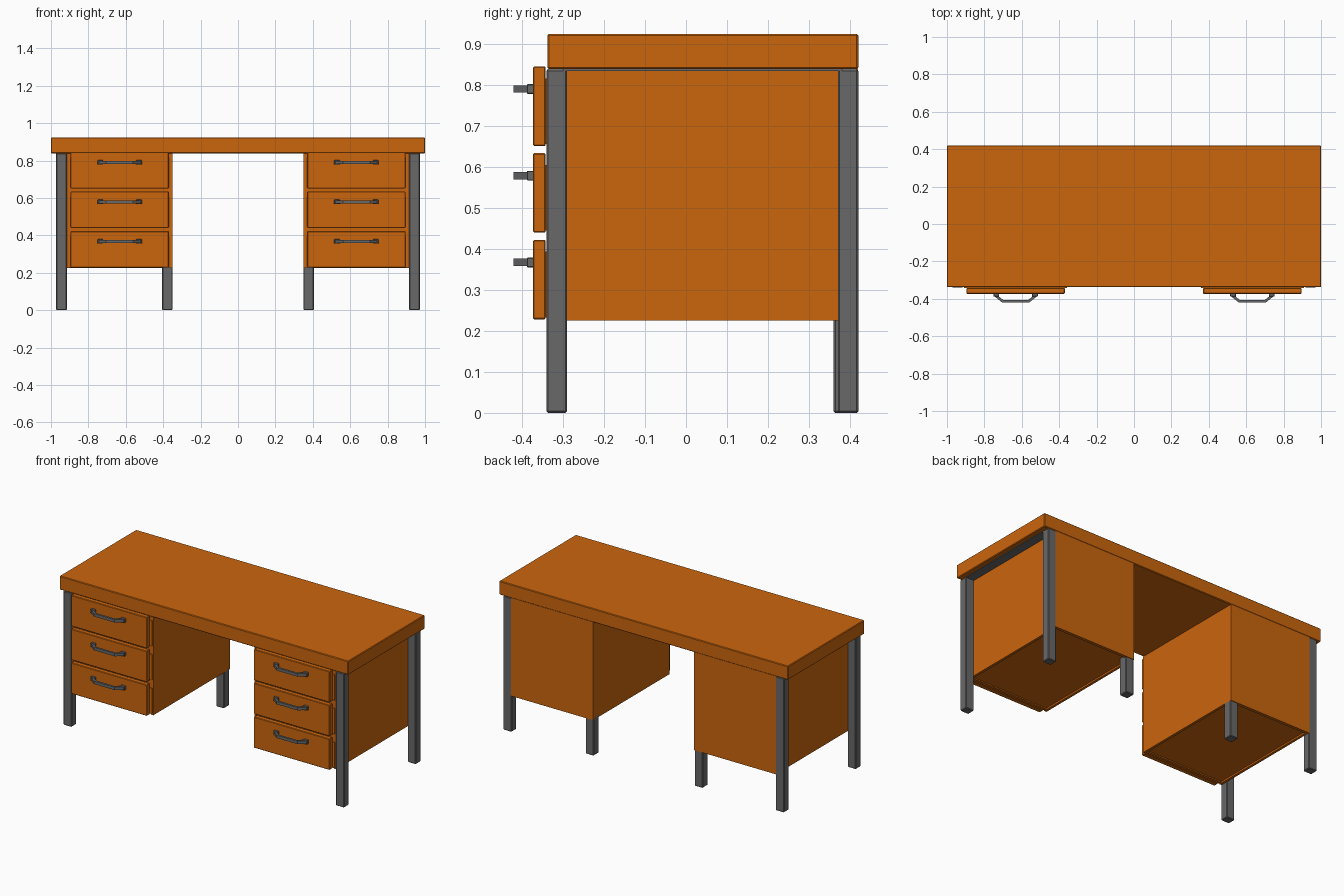
import bpy, bmesh

if "Cube" in bpy.data.objects:
    bpy.data.objects.remove(bpy.data.objects["Cube"])


def material(name, col):
    m = bpy.data.materials.new(name)
    m.diffuse_color = (*col, 1)
    m.use_nodes = True
    m.node_tree.nodes["Principled BSDF"].inputs["Base Color"].default_value = m.diffuse_color
    return m


ORANGE = material("orange wood", (0.6, 0.133, 0.004))
GRAY = material("gray metal", (0.14, 0.14, 0.14))


def finish(bm, name, mat, bevel=0):
    bmesh.ops.recalc_face_normals(bm, faces=bm.faces)
    me = bpy.data.meshes.new(name)
    bm.to_mesh(me)
    bm.free()
    me.materials.append(mat)
    ob = bpy.data.objects.new(name, me)
    bpy.context.collection.objects.link(ob)
    if bevel:
        b = ob.modifiers.new("edge bevel", 'BEVEL')
        b.width = bevel
        b.segments = 1
    return ob


def box(name, x, y, z, mat, bevel=0):
    """Box from (min, max) ranges."""
    bm = bmesh.new()
    bmesh.ops.create_cube(bm, size=1)
    for v in bm.verts:
        for i, r in enumerate((x, y, z)):
            v.co[i] = r[0] if v.co[i] < 0 else r[1]
    return finish(bm, name, mat, bevel)


def prism(name, pts, z0, z1, mat):
    """Plan outline extruded upwards."""
    bm = bmesh.new()
    f = bm.faces.new([bm.verts.new((x, y, z0)) for x, y in pts])
    r = bmesh.ops.extrude_face_region(bm, geom=[f])
    for g in r["geom"]:
        if isinstance(g, bmesh.types.BMVert):
            g.co.z = z1
    return finish(bm, name, mat)


# desk top
box("desk_top", (-1, 1), (-0.338, 0.42), (0.838, 0.924), ORANGE, 0.004)

for s, side in ((-1, "left"), (1, "right")):
    def span(a, b):
        return (a, b) if s > 0 else (-b, -a)

    # legs
    for y, n in (((-0.34, -0.29), "front"), ((0.37, 0.42), "back")):
        box(f"{side}_{n}_outer_leg", span(0.915, 0.972), y, (0, 0.838), GRAY, 0.004)
    box(f"{side}_back_inner_leg", span(0.35, 0.405), (0.36, 0.415), (0, 0.24), GRAY, 0.004)
    # rail between the outer legs, under the top
    box(f"{side}_top_rail", span(0.91, 0.972), (-0.3, 0.38), (0.834, 0.84), GRAY)

    # cabinet panels
    box(f"{side}_outer_panel", span(0.9, 0.916), (-0.336, 0.4), (0.225, 0.838), ORANGE)
    box(f"{side}_inner_panel", span(0.35, 0.366), (-0.338, 0.4), (0.225, 0.838), ORANGE)
    box(f"{side}_back_panel", span(0.35, 0.92), (0.4, 0.419), (0.225, 0.84), ORANGE)
    box(f"{side}_floor_panel", span(0.36, 0.905), (-0.33, 0.405), (0.235, 0.25), ORANGE)
    box(f"{side}_front_panel", span(0.36, 0.905), (-0.336, -0.32), (0.228, 0.838), ORANGE)

    # drawers with angled pull handles
    cx = s * 0.6325
    for i in range(3):
        z = 0.228 + i * 0.2113
        box(f"{side}_drawer_front_{i+1}", span(0.37, 0.895), (-0.373, -0.342),
            (z, z + 0.194), ORANGE, 0.003)
        box(f"{side}_drawer_back_{i+1}", span(0.357, 0.908), (-0.343, -0.33),
            (z + 0.005, z + 0.165), ORANGE)
        hz = z + 0.139
        half = [(0.117, -0.372), (0.117, -0.384), (0.072, -0.42)]
        inner = [(0.066, -0.407), (0.097, -0.382), (0.097, -0.372)]
        right = half + [(-x, y) for x, y in reversed(half)]
        back = [(-x, y) for x, y in reversed(inner)] + inner
        # far side of the outline returns along the inner edge
        outline = [(cx + x, y) for x, y in right + back]
        prism(f"{side}_handle_{i+1}", outline, hz - 0.009, hz + 0.009, GRAY)
        for e in (-1, 1):
            mid = cx + e * 0.103
            box(f"{side}_handle_foot_{i+1}", (mid - 0.015, mid + 0.015),
                (-0.388, -0.37), (hz - 0.012, hz + 0.012), GRAY, 0.002)
